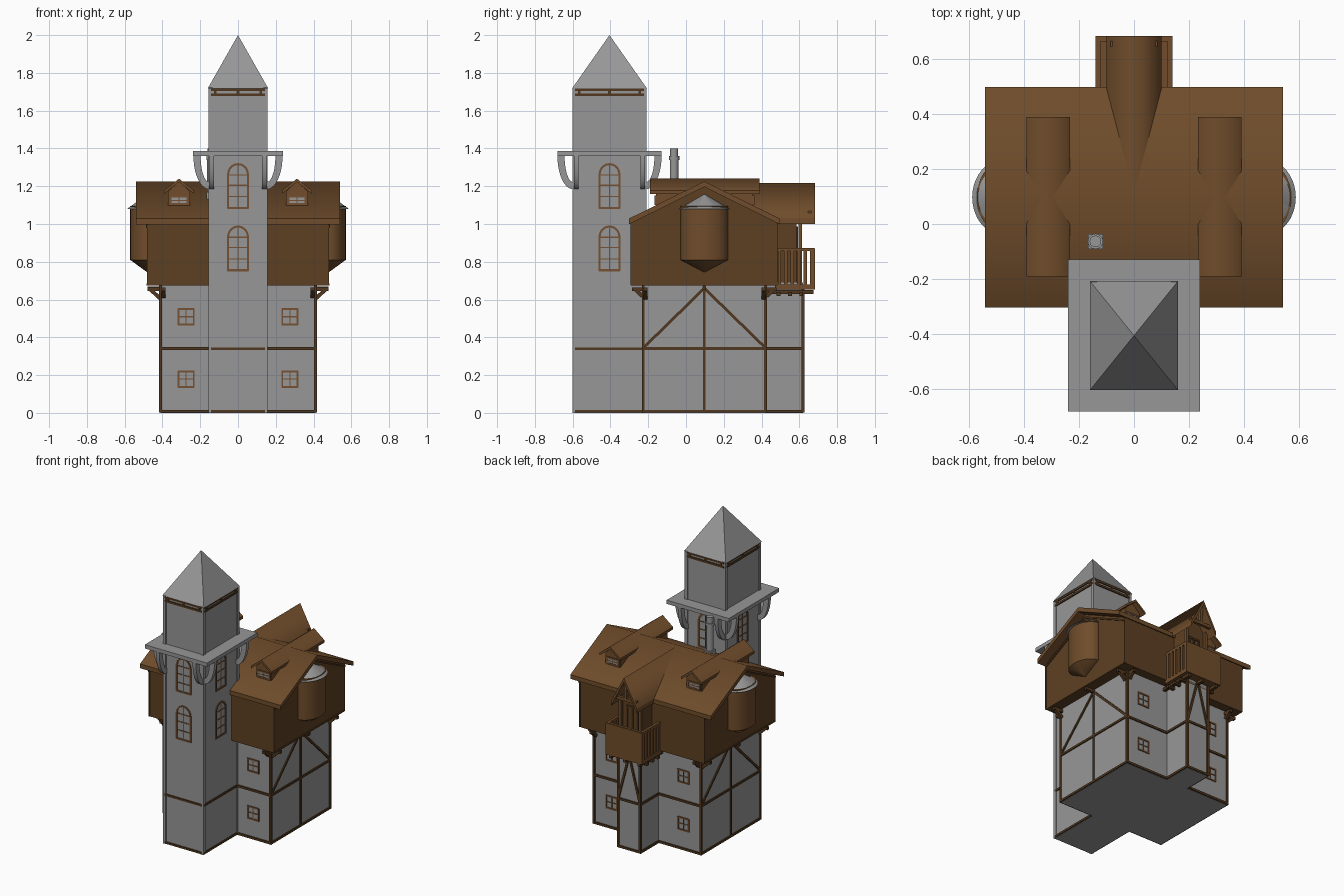
import bpy, bmesh, math
from mathutils import Vector, Matrix

if "Cube" in bpy.data.objects:
    bpy.data.objects.remove(bpy.data.objects["Cube"])

def material(name, c):
    m = bpy.data.materials.new(name)
    m.diffuse_color = (*c, 1)
    m.use_nodes = True
    m.node_tree.nodes["Principled BSDF"].inputs["Base Color"].default_value = m.diffuse_color
    return m
WOOD = material("wood", (0.16, 0.073, 0.024))
WALL = material("wall_wood", (0.11, 0.051, 0.016))
DARK = material("dark_wood", (0.08, 0.038, 0.013))
FRAME = material("window_wood", (0.18, 0.083, 0.033))
STONE = material("stone", (0.31, 0.31, 0.31))

def finish(bm, name, mat=None, smooth=False):
    bmesh.ops.recalc_face_normals(bm, faces=bm.faces)
    me = bpy.data.meshes.new(name)
    bm.to_mesh(me)
    bm.free()
    ob = bpy.data.objects.new(name, me)
    bpy.context.collection.objects.link(ob)
    me.materials.append(mat or STONE)
    if smooth:
        bpy.ops.object.select_all(action='DESELECT')
        ob.select_set(True)
        bpy.context.view_layer.objects.active = ob
        bpy.ops.object.shade_smooth_by_angle(angle=math.radians(35))
    return ob

def add_box(bm, x, y, z):
    m = Matrix.Translation(((x[0]+x[1])/2, (y[0]+y[1])/2, (z[0]+z[1])/2))
    bmesh.ops.create_cube(bm, size=1, matrix=m @ Matrix.Diagonal((x[1]-x[0], y[1]-y[0], z[1]-z[0], 1)))

def box(name, x, y, z, mat=None):
    bm = bmesh.new()
    add_box(bm, x, y, z)
    return finish(bm, name, mat)

def add_beam(bm, p, q, w, m=Matrix()):
    p, q = m @ Vector(p), m @ Vector(q)
    d = q - p
    r = d.to_track_quat('Z', 'Y').to_matrix().to_4x4()
    bmesh.ops.create_cube(bm, size=1, matrix=Matrix.Translation((p+q)/2) @ r @ Matrix.Diagonal((w, w, d.length + w*0.5, 1)))

def beams(name, pairs, w, mat=DARK):
    bm = bmesh.new()
    for p, q in pairs:
        add_beam(bm, p, q, w)
    return finish(bm, name, mat)

def add_prism(bm, pts, a, b, m=Matrix()):
    # profile in local x/z, extruded along local y
    va = [bm.verts.new(m @ Vector((u, a, v))) for u, v in pts]
    vb = [bm.verts.new(m @ Vector((u, b, v))) for u, v in pts]
    bm.faces.new(va)
    bm.faces.new(vb[::-1])
    n = len(pts)
    for i in range(n):
        bm.faces.new((va[i], vb[i], vb[(i+1) % n], va[(i+1) % n]))

def prism(name, pts, a, b, mat=None, m=Matrix()):
    bm = bmesh.new()
    add_prism(bm, pts, a, b, m)
    return finish(bm, name, mat)

def roof(name, c, hw, eave, ridge, t, a, b, m=Matrix()):
    # gabled roof slab, shaded smoothly over the ridge only
    bm = bmesh.new()
    add_prism(bm, [(c-hw, eave), (c, ridge), (c+hw, eave), (c+hw, eave-t), (c, ridge-t), (c-hw, eave-t)], a, b, m)
    for f in bm.faces:
        f.smooth = True
    for e in bm.edges:
        e.smooth = all(abs(v.co.z - ridge) < 1e-4 for v in e.verts)
    return finish(bm, name, WOOD)

def gable(c, hw, bottom, eave, ridge):
    return [(c-hw, bottom), (c+hw, bottom), (c+hw, eave), (c, ridge), (c-hw, eave)]

def face(x, y, ang):
    return Matrix.Translation((x, y, 0)) @ Matrix.Rotation(math.radians(ang), 4, 'Z')

def window(name, m, hw, z0, z1, bars, arch=0, w=0.01):
    # frame lying in local x/z plane, local -y outward
    bm = bmesh.new()
    pts = [(-hw, z0), (hw, z0), (hw, z1)]
    if arch:
        pts += [(hw*math.cos(t*math.pi/10), z1 + arch*math.sin(t*math.pi/10)) for t in range(1, 10)]
    pts.append((-hw, z1))
    for a, b in zip(pts, pts[1:] + pts[:1]):
        add_beam(bm, (a[0], 0, a[1]), (b[0], 0, b[1]), w, m)
    add_beam(bm, (0, 0, z0), (0, 0, z1 + arch), w*0.6, m)
    for z in bars:
        add_beam(bm, (-hw, 0, z), (hw, 0, z), w*0.6, m)
    return finish(bm, name, FRAME)

SIDE = Matrix.Rotation(math.pi/2, 4, 'Z')
CY = 0.097

# Stone lower storeys, back bay and their timber
box("lower_house", (-.41, .41), (-.225, .42), (0, .69))
box("back_bay", (-.083, .083), (.40, .62), (0, .69))
tim = []
for z in (.009, .34):
    for y in (-.226, .421):
        tim.append(((-.412, y, z), (.412, y, z)))
    tim.append(((-.085, .62, z), (.085, .62, z)))
    for s in (-1, 1):
        tim.append(((s*.41, -.228, z), (s*.41, .423, z)))
        tim.append(((s*.084, .42, z), (s*.084, .62, z)))
for s in (-1, 1):
    for y in (-.226, CY, .421):
        tim.append(((s*.41, y, 0.005), (s*.41, y, .67)))
    tim.append(((s*.084, .62, 0.005), (s*.084, .62, .67)))
    tim.append(((s*.41, CY, .66), (s*.41, -.225, .345)))
    tim.append(((s*.41, CY, .66), (s*.41, .42, .345)))
    tim.append(((0, .62, .66), (s*.083, .62, .345)))
beams("wall_timbers", tim, .015)

# Small square windows
for s in (-1, 1):
    for z in (.137, .467):
        for side, m in (("front", face(s*.275, -.226, 0)), ("back", face(s*.275, .421, 180))):
            window(f"{side}_window", m, .041, z, z+.083, (z+.042,))

# Overhanging wooden storey and main roof
prism("upper_house", gable(CY, .385, .675, 1.005, 1.20), -.48, .48, WALL, SIDE)
roof("main_roof", CY, .40, 1.028, 1.226, .03, -.54, .54, SIDE)
trim = []
for sx in (-1, 1):
    for y in (-.288, .48):
        trim.append(((sx*.478, y, .68), (sx*.478, y, 1.0)))
    trim.append(((sx*.48, -.288, .68), (sx*.48, .48, .68)))
    for sy in (-1, 1):
        trim.append(((sx*.482, CY, 1.175), (sx*.482, CY+sy*.385, .985)))
beams("upper_trim", trim, .01, WALL)

# Joists and braces carrying the overhang
j = []
for sx in (-1, 1):
    for y, d in ((-.215, -1), (.41, 1)):
        j += [((sx*.38, y, .655), (sx*.475, y, .655)), ((sx*.417, y, .61), (sx*.46, y, .65)),
              ((sx*.395, y, .655), (sx*.395, y+d*.065, .655)), ((sx*.395, y+d*.02, .62), (sx*.395, y+d*.05, .65))]
    j.append(((sx*.40, CY, .66), (sx*.475, CY, .66)))
beams("overhang_joists", j, .02)

# Four small roof dormers (two ridges crossing the main roof)
for s in (-1, 1):
    c = s*.312
    roof("dormer_roof", c, .079, 1.178, 1.24, .018, -.19, .388)
    prism("dormer_body", gable(c, .058, 1.07, 1.172, 1.226), -.16, .355, WOOD)
    for y, a in ((-.161, 0), (.356, 180)):
        window("dormer_window", face(c, y, a), .045, 1.105, 1.145, (1.125,), w=.011)
        box("dormer_pane", (c-.042, c+.042), (y-.002, y+.002), (1.105, 1.145))

# Back gable with door, posts and balcony
roof("back_gable_roof", 0, .10, 1.03, 1.218, .03, .12, .682)
prism("back_gable_body", gable(0, .078, .675, 1.04, 1.18), .3, .585, WALL)
beams("back_gable_posts", [((s*.077, .605, .68), (s*.077, .605, 1.04)) for s in (-1, 1)]
      + [((-.08, .655, 1.06), (.08, .655, 1.06)), ((0, .655, 1.06), (0, .655, 1.17))], .02, WOOD)
beams("balcony_door", [((s*.04, .586, .68), (s*.04, .586, .98)) for s in (-1, 0, 1)]
      + [((-.04, .586, z), (.04, .586, z)) for z in (.82, .98)], .012)
box("balcony_floor", (-.14, .14), (.47, .682), (.652, .68), WOOD)
box("balcony_front", (-.14, .14), (.665, .682), (.66, .87), WOOD)
rail = []
for s in (-1, 1):
    rail.append(((s*.131, .48, .865), (s*.131, .67, .865)))
    rail += [((s*.131, .495 + .034*i, .67), (s*.131, .495 + .034*i, .865)) for i in range(6)]
rail.append(((-.131, .671, .865), (.131, .671, .865)))
beams("balcony_railing", rail, .018, WOOD)
beams("balcony_joists", [((x, .43, .64), (x, .67, .64)) for x in (-.11, 0, .11)]
      + [((-.13, y, .63), (.13, y, .63)) for y in (.49, .55, .61)], .02)

# Rounded oriels on both gable ends
for s in (-1, 1):
    for name, z0, z1, r0, r1, sx, mat in (("oriel_body", .81, 1.095, .126, .126, .72, WOOD),
                                          ("oriel_base", .745, .81, .002, .126, .72, WOOD),
                                          ("oriel_roof", 1.08, 1.157, .134, .002, .80, None)):
        bm = bmesh.new()
        bmesh.ops.create_cone(bm, cap_ends=True, segments=40, radius1=r0, radius2=r1, depth=z1-z0,
                              matrix=Matrix.Translation((s*.48, CY, (z0+z1)/2)) @ Matrix.Diagonal((sx, 1, 1, 1)))
        finish(bm, name, mat, True)

# Chimney
box("chimney", (-.167, -.113), (-.09, -.036), (1.10, 1.17))
for z0, z1, r in ((1.1, 1.345, .023), (1.34, 1.36, .028), (1.355, 1.40, .021)):
    bm = bmesh.new()
    bmesh.ops.create_cone(bm, cap_ends=True, segments=20, radius1=r, radius2=r, depth=z1-z0,
                          matrix=Matrix.Translation((-.14, -.063, (z0+z1)/2)))
    finish(bm, "chimney_pot", None, True)

# Tower shaft, corner posts and roof
TY, HX, HY = -.405, .156, .196
box("tower_shaft", (-.15, .15), (TY-.19, TY+.19), (0, 1.70))
bm = bmesh.new()
for sx in (-1, 1):
    for sy in (-1, 1):
        x, y = sx*(HX-.011), TY+sy*(HY-.011)
        add_box(bm, (x-.011, x+.011), (y-.011, y+.011), (0, 1.722))
finish(bm, "tower_corner_posts")
bm = bmesh.new()
base = [bm.verts.new((sx*.16, TY+sy*.198, 1.718)) for sx, sy in ((-1, -1), (1, -1), (1, 1), (-1, 1))]
apex = bm.verts.new((0, TY, 2.0))
bm.faces.new(base)
for i in range(4):
    bm.faces.new((base[i], base[(i+1) % 4], apex))
finish(bm, "tower_roof")
box("tower_head", (-.15, .15), (TY-.19, TY+.19), (1.69, 1.718))
band = []
for z in (.009, .34, 1.685, 1.712):
    for s in (-1, 1):
        band.append(((-.14, TY+s*.19, z), (.14, TY+s*.19, z)))
        band.append(((s*.15, TY-.18, z), (s*.15, TY+.18, z)))
for s in (-1, 1):
    for k in (-1, 0, 1):
        band.append(((k*.12, TY+s*.19, 1.685), (k*.12, TY+s*.19, 1.712)))
        band.append(((s*.15, TY+k*.16, 1.685), (s*.15, TY+k*.16, 1.712)))
beams("tower_bands", band, .014)

# Arched tower windows on every face
for m in (face(0, TY-.19, 0), face(.15, TY, 90), face(0, TY+.19, 180), face(-.15, TY, -90)):
    for z in (.755, 1.085):
        window("tower_window", m, .053, z, z+.175, (z+.06, z+.12, z+.175), .057, .011)

# Tower gallery slab and curved brackets
box("gallery_slab", (-.239, .239), (TY-.276, TY+.276), (1.36, 1.386))
arc = [i*math.pi/20 for i in range(11)]
prof = [(.083*math.cos(t), 1.362-.178*math.sin(t)) for t in arc] + \
       [(.045*math.cos(t), 1.362-.14*math.sin(t)) for t in reversed(arc)]
bm = bmesh.new()
for ang, off, spread in ((0, HX-.003, HY-.02), (180, HX-.003, HY-.02), (90, HY-.003, HX-.015), (-90, HY-.003, HX-.015)):
    for k in (-1, 1):
        m = Matrix.Translation((0, TY, 0)) @ Matrix.Rotation(math.radians(ang), 4, 'Z') @ Matrix.Translation((off, k*spread, 0))
        add_prism(bm, prof, -.013, .013, m)
finish(bm, "gallery_brackets", None, True)
